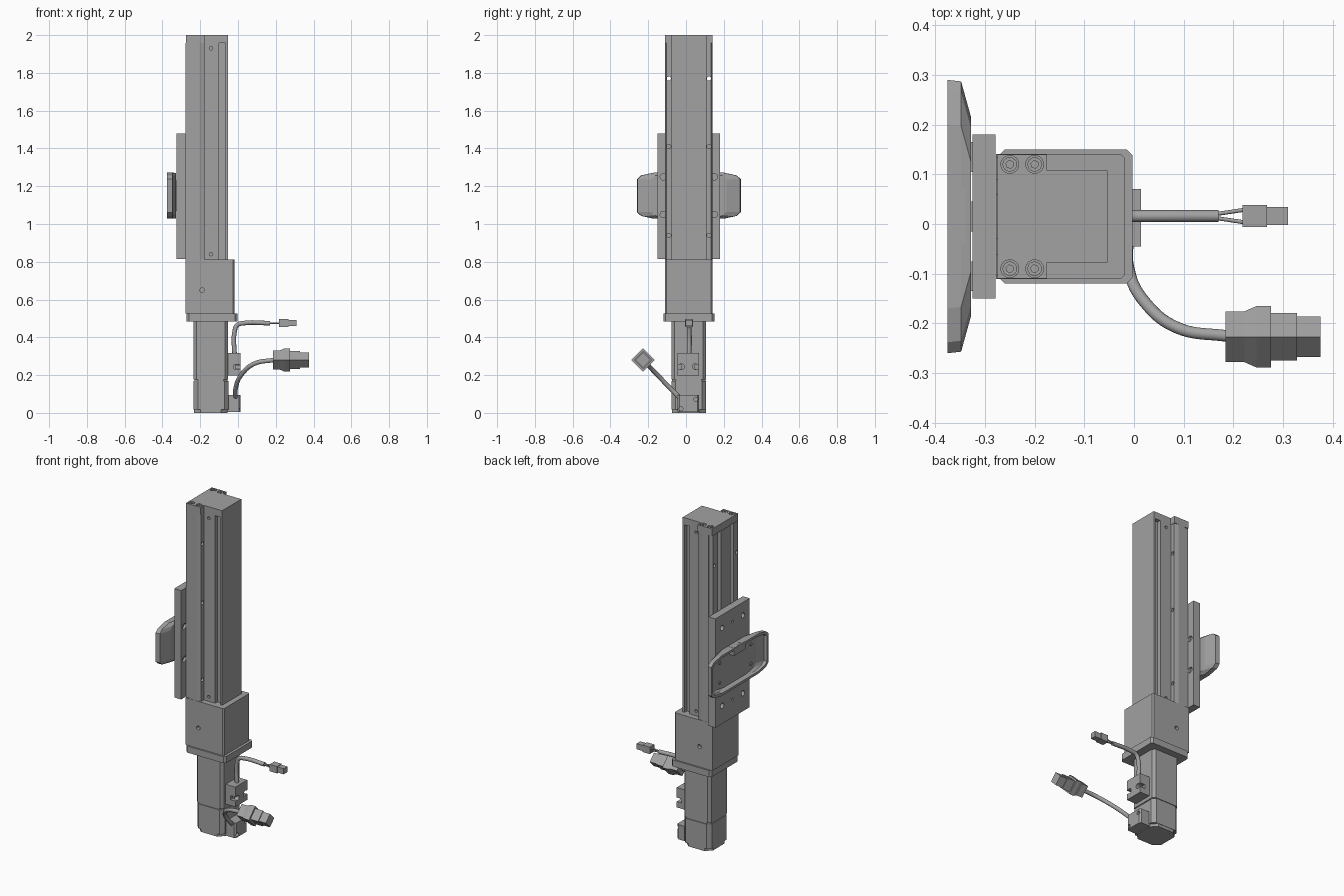
import bpy, bmesh, math
from mathutils import Vector

cube = bpy.data.objects.get("Cube")
if cube:
    bpy.data.objects.remove(cube, do_unlink=True)

grey = bpy.data.materials.new("machine grey")
grey.use_nodes = True
grey.diffuse_color = (0.36, 0.36, 0.36, 1)
grey.node_tree.nodes["Principled BSDF"].inputs["Base Color"].default_value = (0.36, 0.36, 0.36, 1)

CY = 0.015  # centre line of the actuator in y


def add(name, mesh):
    ob = bpy.data.objects.new(name, mesh)
    bpy.context.scene.collection.objects.link(ob)
    mesh.materials.clear()
    mesh.materials.append(grey)
    return ob


def loft(name, rings):
    """Closed solid through matching rings of points."""
    bm = bmesh.new()
    vs = [[bm.verts.new(p) for p in r] for r in rings]
    n = len(vs[0])
    for a, b in zip(vs, vs[1:]):
        for i in range(n):
            bm.faces.new((a[i], a[(i + 1) % n], b[(i + 1) % n], b[i]))
    bm.faces.new(vs[0])
    bm.faces.new(vs[-1])
    bmesh.ops.recalc_face_normals(bm, faces=bm.faces)
    me = bpy.data.meshes.new(name)
    bm.to_mesh(me)
    bm.free()
    return add(name, me)


def prism(name, pts, z0, z1):
    return loft(name, [[(x, y, z) for x, y in pts] for z in (z0, z1)])


def chamfered(x0, x1, y0, y1, c, right_only=False):
    d = 0 if right_only else c
    pts = [(x0 + d, y0), (x1 - c, y0), (x1, y0 + c), (x1, y1 - c), (x1 - c, y1), (x0 + d, y1)]
    return pts + ([] if right_only else [(x0, y1 - c), (x0, y0 + c)])


def box(name, x0, x1, y0, y1, z0, z1):
    return prism(name, [(x0, y0), (x1, y0), (x1, y1), (x0, y1)], z0, z1)


def cyl(name, centre, r, length, axis, sides=20):
    d = Vector(axis).normalized()
    u = d.orthogonal().normalized()
    w = d.cross(u)
    c = Vector(centre)
    rings = []
    for s in (-0.5, 0.5):
        rings.append([c + d * s * length + r * (u * math.cos(a) + w * math.sin(a))
                      for a in (i * math.tau / sides for i in range(sides))])
    return loft(name, rings)


def bake(ob):
    dg = bpy.context.evaluated_depsgraph_get()
    return bpy.data.meshes.new_from_object(ob.evaluated_get(dg))


def cut(target, cutters):
    for c in cutters:
        m = target.modifiers.new("cut", 'BOOLEAN')
        m.operation, m.solver, m.object = 'DIFFERENCE', 'EXACT', c
    bpy.context.view_layer.update()
    target.data = bake(target)
    target.modifiers.clear()
    for c in cutters:
        bpy.data.objects.remove(c, do_unlink=True)


def cable(name, pts, r):
    cu = bpy.data.curves.new(name, 'CURVE')
    cu.dimensions = '3D'
    cu.bevel_depth, cu.bevel_resolution, cu.use_fill_caps = r, 4, True
    sp = cu.splines.new('BEZIER')
    sp.bezier_points.add(len(pts) - 1)
    for b, p in zip(sp.bezier_points, pts):
        b.co = p
        b.handle_left_type = b.handle_right_type = 'AUTO'
    tmp = add(name + " path", cu)
    bpy.context.view_layer.update()
    ob = add(name, bake(tmp))
    bpy.data.objects.remove(tmp, do_unlink=True)
    for p in ob.data.polygons:
        p.use_smooth = len(p.vertices) == 4
    return ob


X, Y, Z = (1, 0, 0), (0, 1, 0), (0, 0, 1)


def mirrored(half):
    return [(x, CY + d) for x, d in half] + [(x, CY - d) for x, d in reversed(half)]


# Extruded rail with slots, and its plain end cap
rail_half = [(-0.053, 0.0925), (-0.065, 0.0925), (-0.065, 0.07), (-0.1, 0.07), (-0.1, 0.0925),
             (-0.177, 0.0925), (-0.177, 0.118), (-0.203, 0.125), (-0.25, 0.125), (-0.25, 0.12),
             (-0.278, 0.12), (-0.278, 0.075), (-0.255, 0.075), (-0.255, 0.045), (-0.278, 0.045)]
rail = prism("rail", mirrored(rail_half), 0.8, 1.957)
holes = []
for s in (-1, 1):
    for z in (0.94, 1.41, 1.77):
        holes.append(cyl("drill", (-0.23, CY + s * 0.106, z), 0.011, 0.2, X))
    for z in (0.84, 1.93):
        holes.append(cyl("drill", (-0.143, CY + s * 0.0925, z), 0.009, 0.03, Y))
cut(rail, holes)
cap_half = [(-0.053, 0.0925), (-0.175, 0.0925), (-0.175, 0.125), (-0.275, 0.125)]
cap = prism("rail_end_cap", mirrored(cap_half), 1.957, 2.0)
spots = [(x, CY + s * 0.105) for x in (-0.25, -0.2) for s in (-1, 1)]
cut(cap, [cyl("drill", (x, y, 2.0), 0.018, 0.03, Z) for x, y in spots])
for x, y in spots:
    head = cyl("cap_screw", (x, y, 1.99), 0.0145, 0.018, Z)
    cut(head, [cyl("socket", (x, y, 2.0), 0.008, 0.02, Z, 6)])

# Gear housing and mounting flange
housing = prism("gear_housing", chamfered(-0.278, -0.019, CY - 0.126, CY + 0.126, 0.008, True), 0.525, 0.812)
cut(housing, [cyl("drill", (-0.19, CY + s * 0.126, 0.65), 0.012, 0.04, Y) for s in (-1, 1)])
prism("mounting_flange", chamfered(-0.272, -0.003, CY - 0.135, CY + 0.135, 0.012), 0.485, 0.525)

# Motor body and encoder end
prism("motor_body", chamfered(-0.235, -0.052, CY - 0.092, CY + 0.092, 0.016), 0.176, 0.485)
prism("motor_joint", chamfered(-0.231, -0.056, CY - 0.088, CY + 0.088, 0.02), 0.168, 0.176)
prism("encoder_housing", chamfered(-0.235, -0.05, CY - 0.092, CY + 0.092, 0.022), 0.018, 0.168)
prism("encoder_end", chamfered(-0.232, -0.055, CY - 0.09, CY + 0.09, 0.034), 0, 0.018)

# Cable outlets on the motor side
upper = box("upper_cable_outlet", -0.055, 0.014, -0.045, 0.07, 0.197, 0.318)
cut(upper, [cyl("drill", (0.014, 0.0125 + s * 0.036, 0.245), 0.015, 0.05, X) for s in (-1, 1)]
    + [box("slot", -0.02, 0.03, 0.0125 + s * 0.06 - 0.025, 0.0125 + s * 0.06 + 0.025, 0.233, 0.257)
       for s in (-1, 1)])
lower = prism("lower_cable_outlet", chamfered(-0.055, 0.014, -0.045, 0.07, 0.01, True), 0.005, 0.095)
cut(lower, [cyl("drill", (0.014, y, z), 0.011, 0.03, X) for y, z in ((-0.027, 0.022), (0.052, 0.072))])

# Brake cable with split wires and small plug
cable("brake_cable", [(-0.018, 0.016, 0.3), (-0.018, 0.016, 0.43), (-0.004, 0.016, 0.465),
                      (0.03, 0.016, 0.475), (0.17, 0.016, 0.475)], 0.012)
for s in (-1, 1):
    cable("brake_wire", [(0.165, 0.016 + s * 0.004, 0.475), (0.225, 0.016 + s * 0.013, 0.475)], 0.004)
box("small_plug_body", 0.218, 0.268, -0.006, 0.038, 0.455, 0.497)
box("small_plug_tip", 0.268, 0.31, -0.002, 0.034, 0.459, 0.493)

# Power cable rising diagonally to a diamond-turned plug
cable("power_cable", [(-0.012, -0.025, 0.072), (-0.012, -0.085, 0.132), (0.02, -0.155, 0.205),
                      (0.09, -0.21, 0.262), (0.19, -0.226, 0.28)], 0.012)


def plug(name, sections):
    loft(name, [[(x, -0.227 + a * r, 0.28 + b * r) for a, b in ((1, 0), (0, 1), (-1, 0), (0, -1))]
                for x, r in sections])


plug("power_plug_body", [(0.184, 0.051), (0.222, 0.051), (0.247, 0.062), (0.276, 0.062)])
plug("power_plug_collar", [(0.276, 0.048), (0.328, 0.048)])
plug("power_plug_tip", [(0.328, 0.041), (0.375, 0.041)])

# Slider plate with mounting holes
plate = box("slider_plate", -0.325, -0.279, CY - 0.165, CY + 0.165, 0.815, 1.48)
drills = []
for z in (0.925, 1.4):
    drills.append(cyl("drill", (-0.325, CY, z), 0.008, 0.03, X))
    for s in (-1, 1):
        drills.append(cyl("drill", (-0.325, CY + s * 0.1, z), 0.016, 0.04, X))
for s in (-1, 1):
    for z in (1.05, 1.25):
        drills.append(cyl("drill", (-0.279, CY + s * 0.135, z), 0.017, 0.03, X))
cut(plate, drills)
for s in (-1, 0, 1):
    box("spacer_pad", -0.331, -0.322, CY + s * 0.12 - 0.03, CY + s * 0.12 + 0.03, 1.07, 1.23)


# Flared tray bracket on the slider
def outline(x, hy, hz):
    half = [(hy, 0.72 * hz), (hy - 0.022, 0.88 * hz), (hy - 0.09, hz)]
    quad = half + [(-a, b) for a, b in reversed(half)]
    return [(x, CY + a, 1.15 + b) for a, b in quad + [(-a, -b) for a, b in quad]]


bracket = loft("tray_bracket", [outline(-0.328, 0.2, 0.12), outline(-0.348, 0.272, 0.122),
                                outline(-0.375, 0.275, 0.122)])
cut(bracket, [loft("hollow", [outline(-0.342, 0.2, 0.106), outline(-0.356, 0.257, 0.108),
                              outline(-0.38, 0.26, 0.108)])])
clip = box("bracket_clip", -0.374, -0.34, CY - 0.055, CY + 0.055, 1.225, 1.273)
cut(clip, [cyl("drill", (-0.362, y, 1.273), 0.007, 0.03, Z) for y in (0.0, 0.028)])
for s in (-1, 1):
    for z in (1.09, 1.21):
        cyl("bracket_screw", (-0.342, CY + s * 0.15, z), 0.01, 0.01, X)
